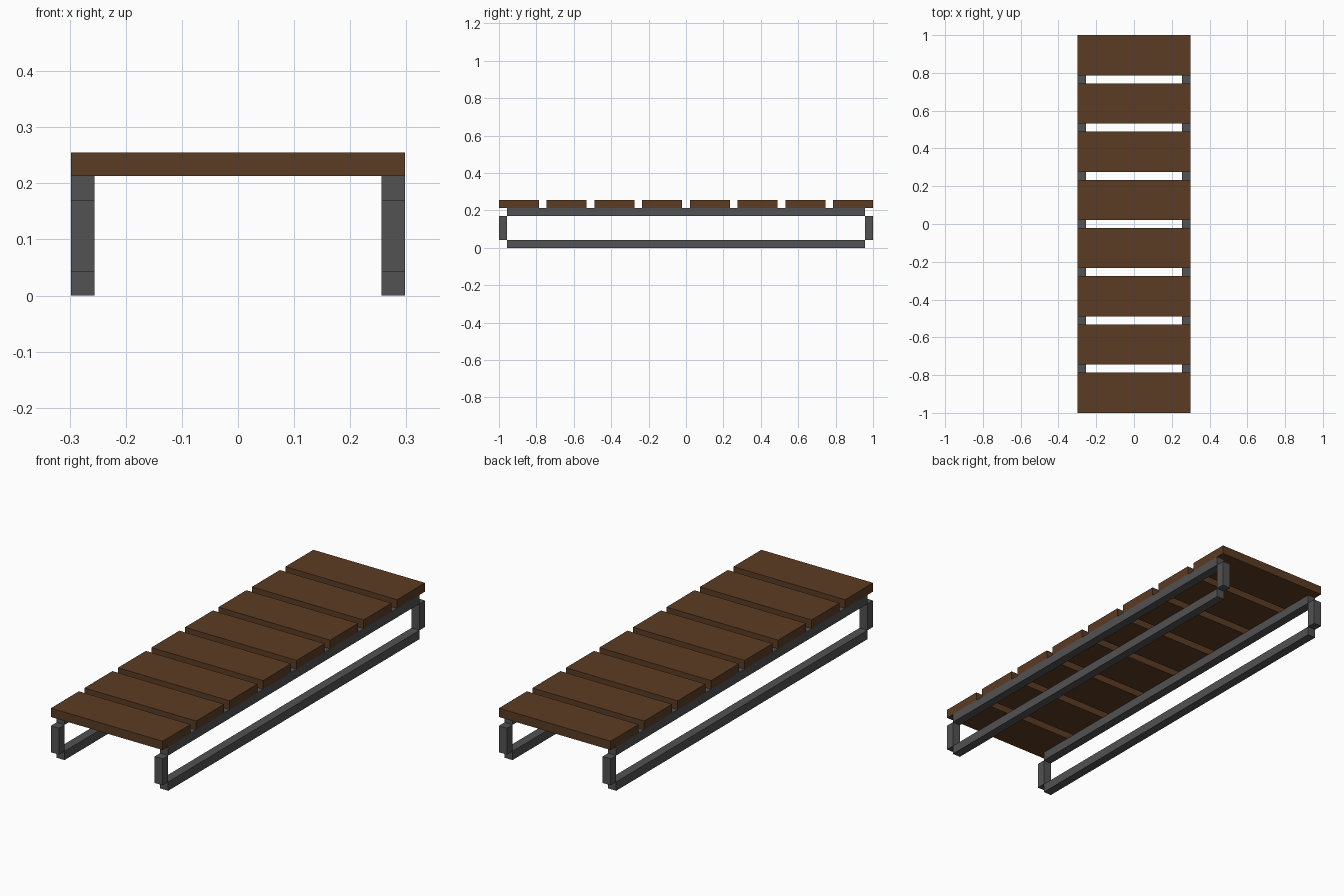
import bpy

cube = bpy.data.objects.get("Cube")
if cube:
    bpy.data.objects.remove(cube, do_unlink=True)


def make_material(name, rgb):
    mat = bpy.data.materials.new(name)
    mat.use_nodes = True
    mat.diffuse_color = (*rgb, 1)
    mat.node_tree.nodes["Principled BSDF"].inputs["Base Color"].default_value = (*rgb, 1)
    return mat


def box(name, x, y, z, mat):
    """Box spanning the given (min, max) range on each axis."""
    bpy.ops.mesh.primitive_cube_add(size=1, location=[sum(r) / 2 for r in (x, y, z)])
    obj = bpy.context.object
    obj.name = name
    obj.scale = [r[1] - r[0] for r in (x, y, z)]
    bpy.ops.object.transform_apply(location=False, rotation=False, scale=True)
    obj.data.materials.append(mat)


wood = make_material("brown wood", (0.105, 0.045, 0.017))
steel = make_material("dark grey steel", (0.085, 0.085, 0.085))

HALF_W, HALF_L = 0.298, 1.0
TUBE = 0.0426              # square tube size, also the slat thickness
FRAME_H, TOP = 0.2128, 0.2553
SLATS, SLAT_W = 8, 0.2128

# Slatted seat
pitch = (2 * HALF_L - SLAT_W) / (SLATS - 1)
for i in range(SLATS):
    y = -HALF_L + i * pitch
    box(f"seat_slat_{i + 1}", (-HALF_W, HALF_W), (y, y + SLAT_W), (FRAME_H, TOP), wood)

# Two side frames: long rails with short posts set just beyond their ends
for side, x in (("left", (HALF_W - TUBE, HALF_W)), ("right", (-HALF_W, TUBE - HALF_W))):
    rail_y = (TUBE - HALF_L, HALF_L - TUBE)
    box(f"{side}_lower_rail", x, rail_y, (0, TUBE), steel)
    box(f"{side}_upper_rail", x, rail_y, (FRAME_H - TUBE, FRAME_H), steel)
    for end, y in (("front", (-HALF_L, TUBE - HALF_L)), ("back", (HALF_L - TUBE, HALF_L))):
        box(f"{side}_{end}_post", x, y, (TUBE, FRAME_H - TUBE), steel)
